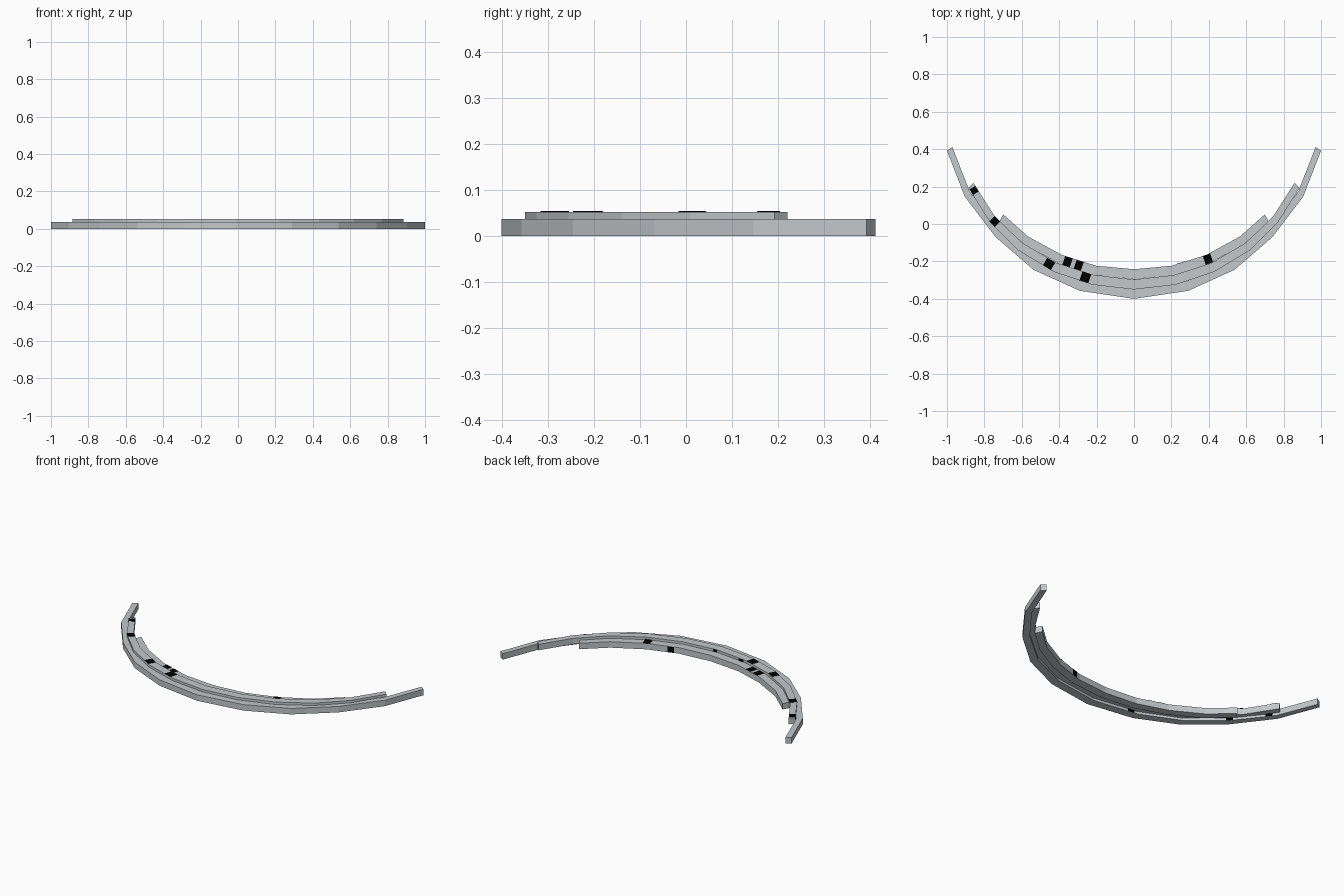
import bpy, bmesh, math
from mathutils import Vector, Matrix

cube = bpy.data.objects.get("Cube")
if cube:
    bpy.data.objects.remove(cube, do_unlink=True)


def make_material(name, rgb):
    m = bpy.data.materials.new(name)
    m.use_nodes = True
    m.diffuse_color = (*rgb, 1)
    m.node_tree.nodes["Principled BSDF"].inputs["Base Color"].default_value = (*rgb, 1)
    return m


GREY = make_material("pale grey", (0.55, 0.58, 0.60))
BLACK = make_material("black", (0.0, 0.0, 0.0))

# Half of each bar's outer edge, plus its bottom and top heights
BARS = {
    "outer": ([(0, -.40), (.29, -.357), (.537, -.245), (.74, -.07), (.905, .147), (1.0, .392)], 0, .037),
    "middle": ([(0, -.35), (.22, -.325), (.43, -.255), (.62, -.14), (.77, .01), (.885, .192)], .015, .052),
    "inner": ([(0, -.295), (.21, -.275), (.40, -.213), (.585, -.11), (.72, .012)], 0, .037),
}


def inward(tangent):
    """Offset to the inner edge: the bars get slimmer towards the ends."""
    t = tangent.normalized()
    return Vector((-t.y * .031, t.x * .053))


def full_path(half):
    return [Vector((-x, y)) for x, y in half[:0:-1]] + [Vector(p) for p in half]


def finish(bm, name, mat):
    bmesh.ops.recalc_face_normals(bm, faces=bm.faces)
    me = bpy.data.meshes.new(name)
    bm.to_mesh(me)
    bm.free()
    me.materials.append(mat)
    ob = bpy.data.objects.new(name, me)
    bpy.context.collection.objects.link(ob)
    return ob


def make_bar(name, half, z0, z1):
    """Faceted curved bar with a rectangular section."""
    pts = full_path(half)
    bm = bmesh.new()
    rings = []
    for i, p in enumerate(pts):
        a, b = pts[max(i - 1, 0)], pts[min(i + 1, len(pts) - 1)]
        q = p + inward(b - a)
        rings.append([bm.verts.new((v.x, v.y, z))
                      for v, z in ((p, z0), (q, z0), (q, z1), (p, z1))])
    for r, s in zip(rings, rings[1:]):
        for k in range(4):
            bm.faces.new((r[k], r[(k + 1) % 4], s[(k + 1) % 4], s[k]))
    bm.faces.new(rings[0])
    bm.faces.new(rings[-1])
    finish(bm, name, GREY)


def make_plate(name, bar, x, side, length):
    """Thin dark plate on the top or the inner face of a bar."""
    half, z0, z1 = BARS[bar]
    pts = full_path(half)
    a, b = next((a, b) for a, b in zip(pts, pts[1:]) if a.x <= x <= b.x)
    p = a.lerp(b, (x - a.x) / (b.x - a.x))
    off = inward(b - a)
    if side == "top":
        c, size = p + off * .5, (length, off.length * .96, .004)
        z = z1
    else:
        c, size = p + off, (length, .004, (z1 - z0) * .94)
        z = (z0 + z1) / 2
    t = b - a
    mat = (Matrix.Translation((c.x, c.y, z))
           @ Matrix.Rotation(math.atan2(t.y, t.x), 4, 'Z')
           @ Matrix.Diagonal((*size, 1)))
    bm = bmesh.new()
    bmesh.ops.create_cube(bm, size=1, matrix=mat)
    finish(bm, name, BLACK)


# Three nested bars, the middle one raised
for bar, (half, z0, z1) in BARS.items():
    make_bar(bar + "_bar", half, z0, z1)

# Scattered dark plates: bar, x, face, length
PLATES = [
    ("middle", -.868, "top", .035), ("middle", -.755, "top", .042),
    ("middle", -.462, "top", .05), ("middle", -.265, "top", .05),
    ("inner", -.36, "top", .042), ("inner", -.30, "top", .04),
    ("inner", .40, "top", .042),
    ("inner", .26, "inside", .04),
    ("middle", .01, "inside", .025), ("middle", -.19, "inside", .035),
    ("outer", -.245, "inside", .04), ("outer", -.735, "inside", .04),
    ("outer", -.875, "inside", .04),
]
for i, (bar, x, side, length) in enumerate(PLATES):
    make_plate(f"{bar}_{side}_plate_{i + 1}", bar, x, side, length)
